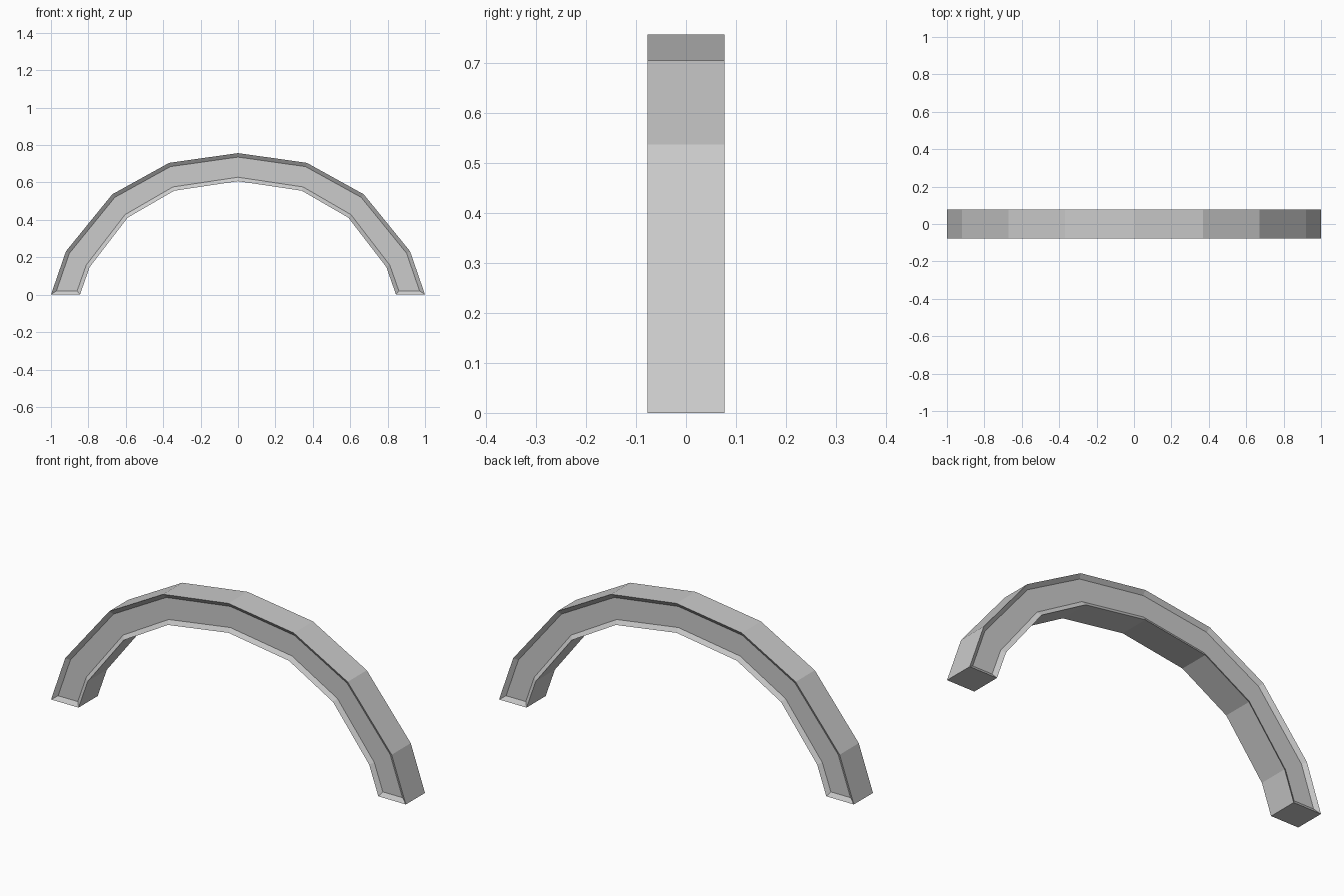
import bpy
import bmesh

cube = bpy.data.objects.get("Cube")
if cube:
    bpy.data.objects.remove(cube, do_unlink=True)

HALF_DEPTH = 0.077
RIM = 0.021
RECESS = 0.015

# Half profile of the arch, from the foot to the crown
outer_half = [(1.0, 0.0), (0.92, 0.232), (0.672, 0.537), (0.368, 0.705), (0.0, 0.757)]
inner_half = [(0.845, 0.0), (0.793, 0.148), (0.59, 0.412), (0.341, 0.556), (0.0, 0.607)]


def mirrored(half):
    return half + [(-x, z) for x, z in reversed(half[:-1])]


# Stone grey material
grey = bpy.data.materials.new("stone_grey")
grey.use_nodes = True
colour = (0.6, 0.6, 0.6, 1.0)
grey.diffuse_color = colour
grey.node_tree.nodes["Principled BSDF"].inputs["Base Color"].default_value = colour

# Faceted arch body: a strip of quads, given depth
bm = bmesh.new()
outer = [bm.verts.new((x, -HALF_DEPTH, z)) for x, z in mirrored(outer_half)]
inner = [bm.verts.new((x, -HALF_DEPTH, z)) for x, z in mirrored(inner_half)]
strip = [bm.faces.new((outer[i], outer[i + 1], inner[i + 1], inner[i]))
         for i in range(len(outer) - 1)]
extruded = bmesh.ops.extrude_face_region(bm, geom=strip, use_keep_orig=True)
moved = [g for g in extruded["geom"] if isinstance(g, bmesh.types.BMVert)]
bmesh.ops.translate(bm, verts=moved, vec=(0, 2 * HALF_DEPTH, 0))
bmesh.ops.recalc_face_normals(bm, faces=bm.faces)

# Recessed panel with a narrow rim on the front and the back
for side in (-1, 1):
    panel = [f for f in bm.faces if f.normal.y * side > 0.9]
    bmesh.ops.inset_region(bm, faces=panel, thickness=RIM, use_even_offset=True,
                           use_boundary=True)
    shift = [v for v in {v for f in panel for v in f.verts}]
    bmesh.ops.translate(bm, verts=shift, vec=(0, -side * RECESS, 0))

mesh = bpy.data.meshes.new("arch")
bm.to_mesh(mesh)
bm.free()
mesh.materials.append(grey)
arch = bpy.data.objects.new("arch", mesh)
bpy.context.collection.objects.link(arch)
